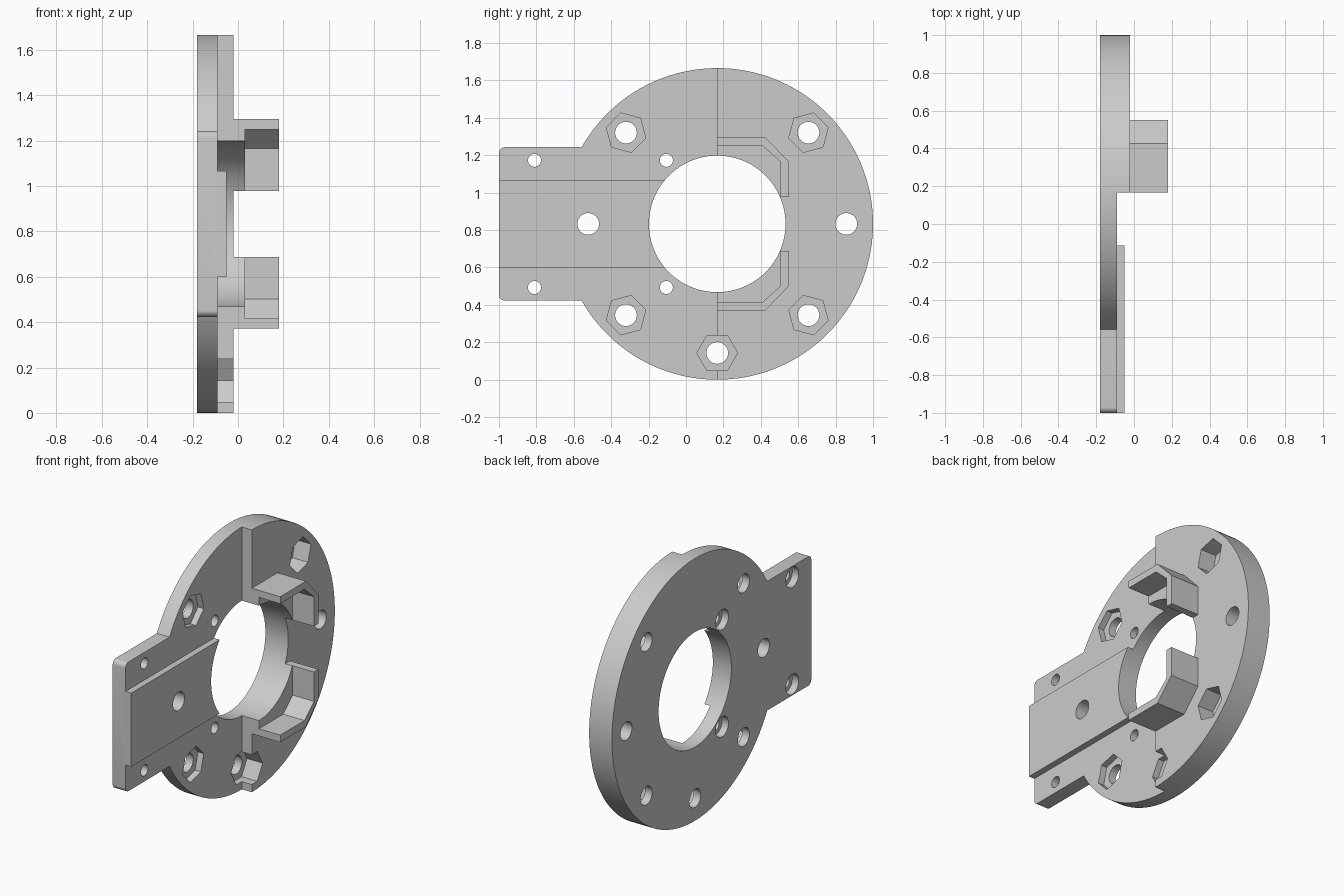
import bpy, bmesh
from math import cos, sin, pi, radians, asin

if "Cube" in bpy.data.objects:
    bpy.data.objects.remove(bpy.data.objects["Cube"])

CY, CZ, R = 0.167, 0.833, 0.833        # disc centre and radius
BACK, LOW, RAIL, HIGH, LEDGE, TOP = -0.18, -0.09, -0.05, -0.02, 0.03, 0.18

grey = bpy.data.materials.new("light grey")
grey.use_nodes = True
colour = (0.6, 0.6, 0.6, 1)
grey.diffuse_color = colour
grey.node_tree.nodes["Principled BSDF"].inputs["Base Color"].default_value = colour


def prism(name, outline, x0, x1):
    """Extrude a (y, z) outline along x."""
    bm = bmesh.new()
    face = bm.faces.new([bm.verts.new((x0, y, z)) for y, z in outline])
    ext = bmesh.ops.extrude_face_region(bm, geom=[face])
    verts = [v for v in ext["geom"] if isinstance(v, bmesh.types.BMVert)]
    bmesh.ops.translate(bm, verts=verts, vec=(x1 - x0, 0, 0))
    bmesh.ops.recalc_face_normals(bm, faces=bm.faces)
    mesh = bpy.data.meshes.new(name)
    bm.to_mesh(mesh)
    bm.free()
    mesh.materials.append(grey)
    obj = bpy.data.objects.new(name, mesh)
    bpy.context.collection.objects.link(obj)
    return obj


def arc(y, z, r, a0, a1, n):
    return [(y + r * cos(a0 + (a1 - a0) * i / n),
             z + r * sin(a0 + (a1 - a0) * i / n)) for i in range(n + 1)]


def ring(y, z, r, n, turn=0):
    return arc(y, z, r, turn, turn + 2 * pi, n)[:-1]


def rect(y0, z0, y1, z1):
    return [(y0, z0), (y1, z0), (y1, z1), (y0, z1)]


def combine(outline, x0, x1, operation="DIFFERENCE"):
    """Merge a prism into the body, or cut it away."""
    tool = prism("tool", outline, x0, x1)
    mod = body.modifiers.new("combine", "BOOLEAN")
    mod.operation, mod.solver, mod.object = operation, "EXACT", tool
    bpy.ops.object.modifier_apply(modifier=mod.name)
    mesh = tool.data
    bpy.data.objects.remove(tool)
    bpy.data.meshes.remove(mesh)


# Disc with the rectangular mounting tab, as one outline
half, corner = 0.41, 0.03
meet = pi - asin(half / R)
outline = arc(CY, CZ, R, -meet, meet, 128)
outline += arc(-1 + corner, CZ + half - corner, corner, pi / 2, pi, 6)
outline += arc(-1 + corner, CZ - half + corner, corner, pi, 1.5 * pi, 6)
body = prism("mounting_flange", outline, BACK, HIGH)
bpy.context.view_layer.objects.active = body
body.select_set(True)

# Angled brackets, each with a ledge inside
for s in (1, -1):
    def flip(points):
        return [(y, CZ + s * h) for y, h in points]
    combine(flip([(0.1, 0.462), (0.425, 0.462), (0.55, 0.332), (0.55, 0.145), (0.1, 0.145)]),
            RAIL, TOP, "UNION")
    combine(flip([(0.05, 0.417), (0.41, 0.417), (0.505, 0.332), (0.505, 0.1), (0.05, 0.1)]),
            LEDGE, 0.3)

# Lower the front half, leaving a raised rail along the tab
rail = 0.234
combine(rect(-1.2, CZ + rail, CY, 2), LOW, 0.4)
combine(rect(-1.2, -0.3, CY, CZ - rail), LOW, 0.4)
combine(rect(-1.2, CZ - rail - 0.02, CY, CZ + rail + 0.02), RAIL, 0.5)

# Central bore
combine(ring(CY, CZ, 0.365, 96), -0.4, 0.6)

# Bolt holes around the disc, most with hexagonal nut pockets
for degrees in (0, 180, 45, 135, 225, 315, 270):
    a = radians(degrees)
    y, z = CY + 0.69 * cos(a), CZ + 0.69 * sin(a)
    combine(ring(y, z, 0.058, 32), -0.4, 0.6)
    if degrees % 180:
        combine(ring(y, z, 0.109, 6, a + pi / 2), -0.13, 0.6)

# Small screw holes, counterbored from the back
for y in (-0.81, -0.105):
    for s in (1, -1):
        z = CZ + s * 0.34
        combine(ring(y, z, 0.035, 24), -0.4, 0.6)
        combine(ring(y, z, 0.064, 32), -0.4, -0.135)

bpy.ops.object.shade_smooth_by_angle(angle=radians(25))
